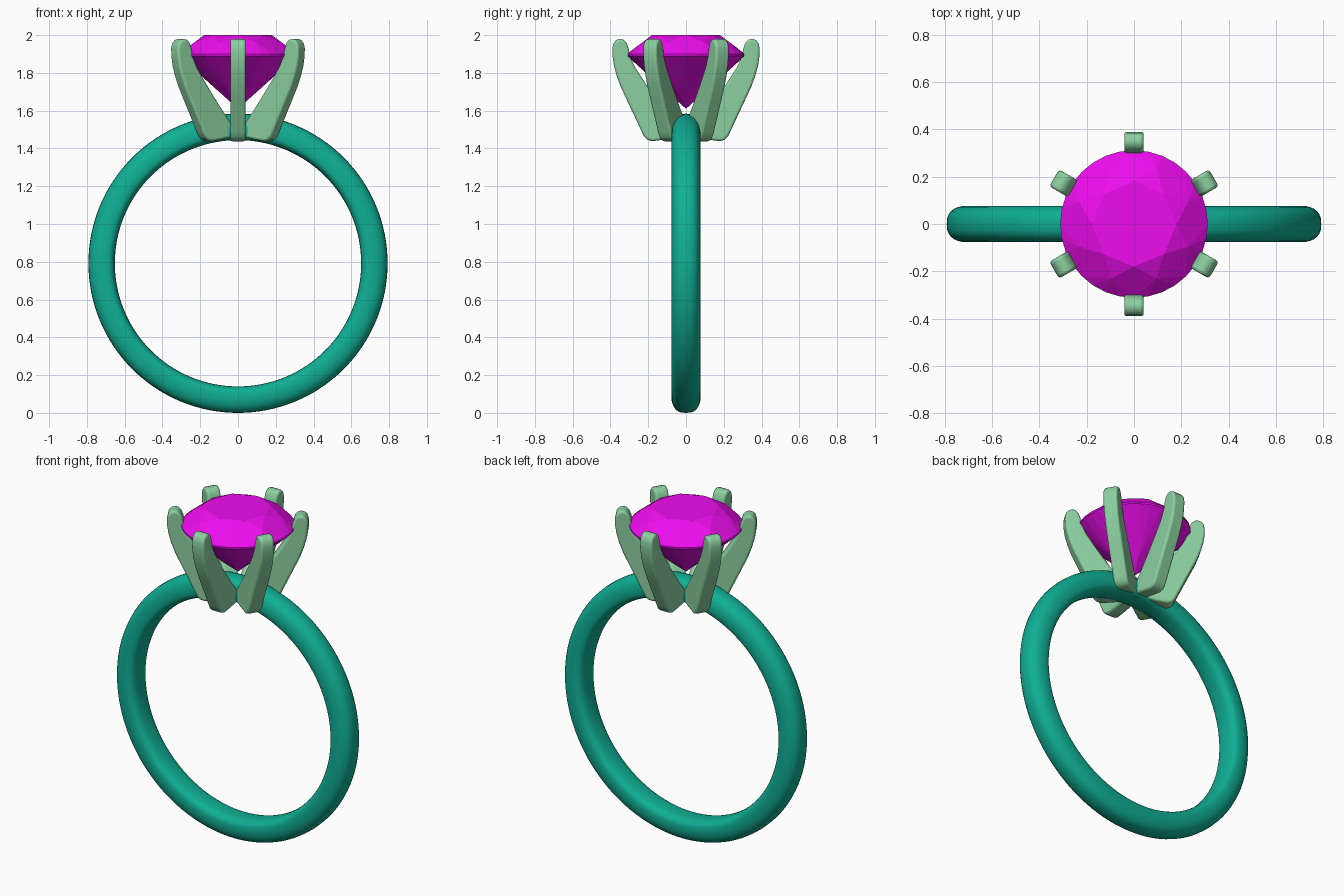
import bpy, bmesh
from math import pi, sin, cos, radians, copysign

if "Cube" in bpy.data.objects:
    bpy.data.objects.remove(bpy.data.objects["Cube"])


def finish(name, bm, color, smooth_angle=None):
    bmesh.ops.recalc_face_normals(bm, faces=bm.faces)
    mesh = bpy.data.meshes.new(name)
    bm.to_mesh(mesh)
    bm.free()
    obj = bpy.data.objects.new(name, mesh)
    bpy.context.collection.objects.link(obj)
    mat = bpy.data.materials.new(name + "_color")
    mat.diffuse_color = (*color, 1)
    mat.use_nodes = True
    mat.node_tree.nodes["Principled BSDF"].inputs["Base Color"].default_value = mat.diffuse_color
    mesh.materials.append(mat)
    if smooth_angle:
        bpy.ops.object.select_all(action='DESELECT')
        obj.select_set(True)
        bpy.context.view_layer.objects.active = obj
        bpy.ops.object.shade_smooth_by_angle(angle=radians(smooth_angle))
    return obj


# Band: domed outside, gently rounded inside, swept round the y axis
def band_section(n=28):
    pts = []
    for i in range(n):
        a = 2 * pi * i / n
        c, s = cos(a), sin(a)
        depth, power = (0.085, 0.95) if c > 0 else (0.055, 0.65)
        pts.append((0.707 + depth * copysign(abs(c) ** power, c),
                    0.077 * copysign(abs(s) ** 0.75, s)))
    return pts


CZ, SEG = 0.792, 128
bm = bmesh.new()
rings = []
for i in range(SEG):
    a = 2 * pi * i / SEG
    rings.append([bm.verts.new((r * cos(a), y, CZ + r * sin(a)))
                  for r, y in band_section()])
for i in range(SEG):
    p, q = rings[i], rings[(i + 1) % SEG]
    for j in range(len(p)):
        k = (j + 1) % len(p)
        bm.faces.new((p[j], p[k], q[k], q[j]))
finish("band", bm, (0.005, 0.43, 0.30), 60)


# Gem: brilliant cut, as the hull of its facet corners
def ring(bm, n, r, z, offset=0.0):
    for i in range(n):
        a = offset + 2 * pi * i / n
        bm.verts.new((r * cos(a), r * sin(a), z))


bm = bmesh.new()
ring(bm, 8, 0.18, 2.0)               # table
ring(bm, 8, 0.25, 1.962, pi / 8)     # star points
ring(bm, 32, 0.312, 1.90)            # girdle
ring(bm, 32, 0.312, 1.89)
ring(bm, 8, 0.10, 1.693, pi / 8)     # lower facet points
bm.verts.new((0, 0, 1.61))           # culet
bmesh.ops.convex_hull(bm, input=bm.verts)
bmesh.ops.dissolve_limit(bm, angle_limit=radians(1), verts=bm.verts, edges=bm.edges)
finish("gem", bm, (0.85, 0.004, 0.85))

# Prongs: side profile (radius, height) given thickness, six round the gem
PROFILE = [(-0.01, 1.465), (-0.01, 1.49), (0.035, 1.51), (0.075, 1.55), (0.145, 1.645),
           (0.215, 1.745), (0.27, 1.83), (0.295, 1.885), (0.304, 1.93),
           (0.314, 1.958), (0.33, 1.975), (0.35, 1.98), (0.369, 1.974),
           (0.384, 1.957), (0.39, 1.93), (0.389, 1.89), (0.382, 1.84),
           (0.367, 1.785), (0.345, 1.725), (0.31, 1.65), (0.27, 1.565), (0.235, 1.49),
           (0.222, 1.463), (0.205, 1.446), (0.18, 1.438), (0.12, 1.447), (0.06, 1.46)]
HALF = 0.041
for n in range(6):
    a = radians(30 + 60 * n)
    c, s = cos(a), sin(a)
    bm = bmesh.new()
    left, right = ([bm.verts.new((r * c - t * s, r * s + t * c, z)) for r, z in PROFILE]
                   for t in (HALF, -HALF))
    bm.faces.new(left)
    bm.faces.new(right[::-1])
    for i in range(len(PROFILE)):
        j = (i + 1) % len(PROFILE)
        bm.faces.new((left[j], left[i], right[i], right[j]))
    prong = finish(f"prong_{n + 1}", bm, (0.26, 0.63, 0.35), 50)
    bevel = prong.modifiers.new("soft_edges", 'BEVEL')
    bevel.width = 0.014
    bevel.segments = 3
    bevel.limit_method = 'ANGLE'
    bevel.angle_limit = radians(55)
